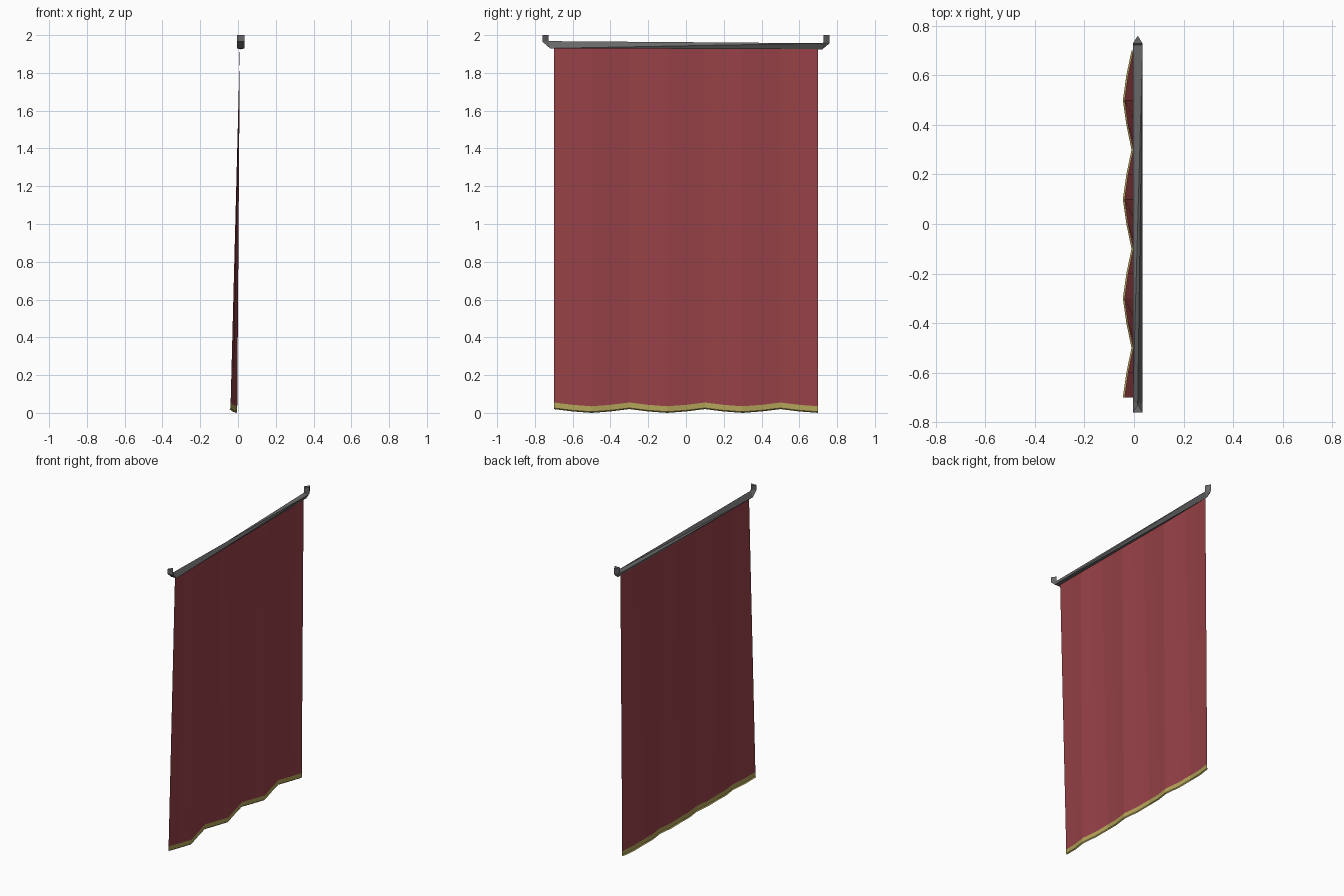
import bpy, bmesh, math

cube = bpy.data.objects.get("Cube")
if cube:
    bpy.data.objects.remove(cube)


def material(name, rgb):
    m = bpy.data.materials.new(name)
    m.use_nodes = True
    m.diffuse_color = (*rgb, 1)
    m.node_tree.nodes["Principled BSDF"].inputs["Base Color"].default_value = (*rgb, 1)
    return m


def finish(name, bm, mat):
    me = bpy.data.meshes.new(name)
    bm.to_mesh(me)
    bm.free()
    me.materials.append(mat)
    ob = bpy.data.objects.new(name, me)
    bpy.context.collection.objects.link(ob)
    return ob


def loft(name, rows, mat, closed=False):
    """Skin a list of point rows; closed rows become capped rings."""
    bm = bmesh.new()
    vs = [[bm.verts.new(p) for p in row] for row in rows]
    n = len(rows[0])
    for a, b in zip(vs, vs[1:]):
        for i in range(n if closed else n - 1):
            j = (i + 1) % n
            bm.faces.new((a[i], b[i], b[j], a[j]))
    if closed:
        bm.faces.new(vs[0])
        bm.faces.new(vs[-1][::-1])
        # Split the twisted bar faces into clean flat triangles
        bmesh.ops.triangulate(bm, faces=bm.faces[:])
        bmesh.ops.recalc_face_normals(bm, faces=bm.faces[:])
    return finish(name, bm, mat)


red = material("red cloth", (0.31, 0.054, 0.064))
gold = material("gold trim", (0.45, 0.37, 0.10))
iron = material("dark iron", (0.14, 0.14, 0.14))

# Cloth: flat at the rod, falling into soft pleats at the hem
ys = [-0.7 + 0.1 * i for i in range(15)]


def wave(y):
    c = 0.5 + 0.5 * math.cos(math.tau * (y - 0.1) / 0.4)
    return c ** 0.75, c ** 1.4      # pleat depth, hem lift


def hem_row(drop, back=0):
    return [(-0.004 - 0.035 * wave(y)[0] - back, y, 0.035 + 0.02 * wave(y)[1] - drop)
            for y in ys]


top = [(0.01, y, 1.94) for y in ys]
loft("hanging_cloth", [top, hem_row(0)], red)
loft("hem_trim", [hem_row(0), hem_row(0.029), hem_row(0.035, 0.006)], gold)

# Rod: three-sided bar with upturned ends, twisting a sixth of a turn
X, W = 0.015, 0.02


def ring(apex, base, flipped):
    tip = (X, *apex)
    plus, minus = (X + W, *base), (X - W, *base)
    return [plus, tip, minus] if flipped else [tip, plus, minus]


rod = [
    ring((-0.728, 2.0), (-0.76, 2.0), False),
    ring((-0.728, 1.97), (-0.76, 1.965), False),
    ring((-0.722, 1.968), (-0.72, 1.93), False),
    ring((0.722, 1.925), (0.722, 1.957), True),
    ring((0.76, 1.957), (0.728, 1.962), True),
    ring((0.76, 2.0), (0.728, 2.0), True),
]
loft("curtain_rod", rod, iron, closed=True)
